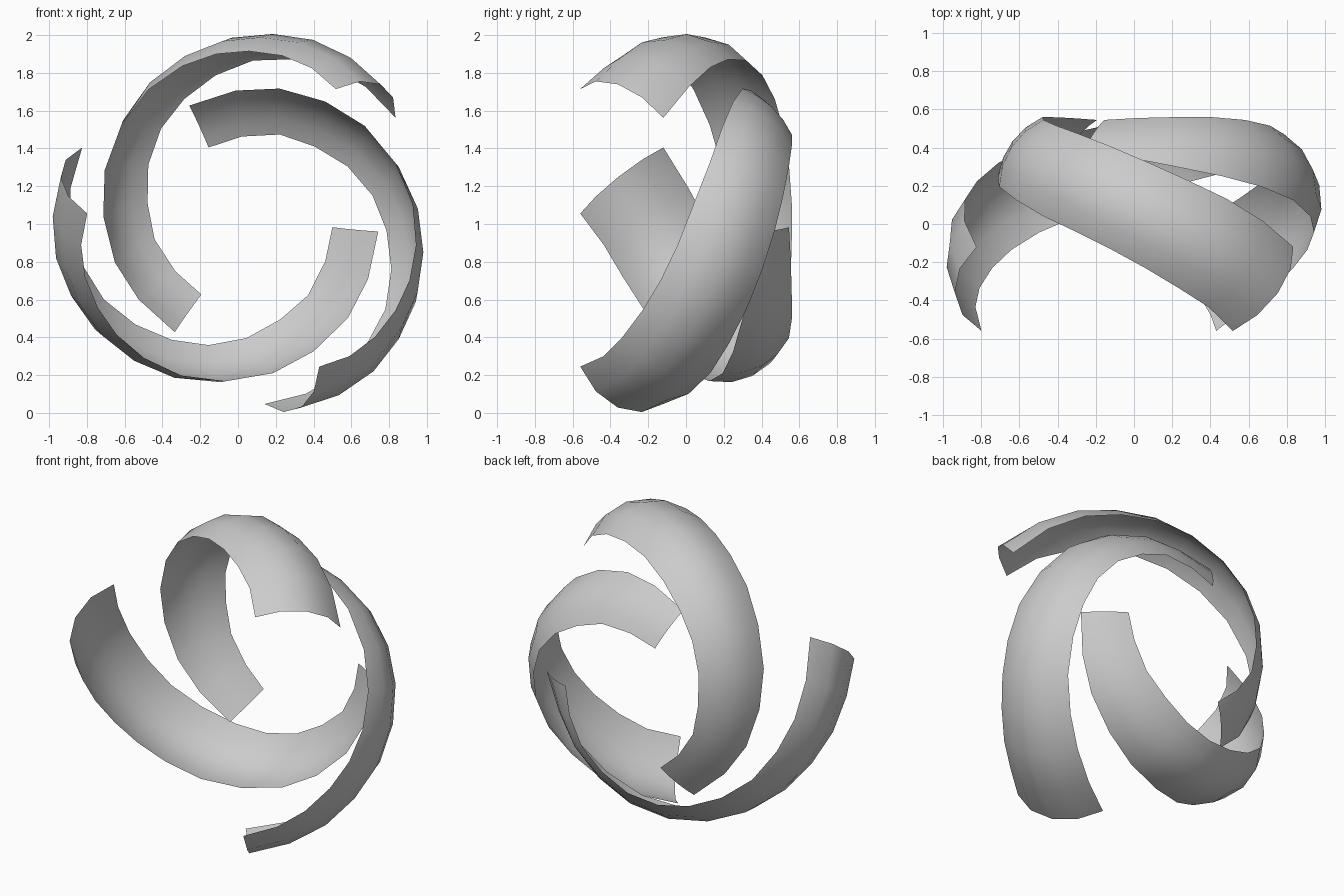
import bpy
import math
from mathutils import Vector

if "Cube" in bpy.data.objects:
    bpy.data.objects.remove(bpy.data.objects["Cube"])

# Ribbon edges, inner tip to outer tip: (angle in degrees, radius, y)
FRONT_EDGE = [(116.3, .694, .395), (95.1, .704, .345), (76.6, .732, .30), (57.3, .764, .25),
              (39.7, .806, .195), (22, .845, .125), (6.5, .88, .04), (-7.5, .90, -.045),
              (-19.5, .91, -.135), (-30.5, .91, -.23), (-41.7, .905, -.335),
              (-52.5, .888, -.435), (-63.4, .85, -.56)]
BACK_EDGE = [(117.2, .45, .545), (93.9, .459, .555), (70, .499, .56), (48.8, .539, .56),
             (29.5, .609, .545), (12.4, .678, .515), (-3, .737, .47), (-17.8, .80, .405),
             (-32, .861, .32), (-45.5, .90, .225), (-58, .935, .13),
             (-71, .955, .015), (-84.6, .962, -.12)]
# Arc height relative to ribbon width at each station
BULGE = [.05, .075, .10, .125, .15, .17, .185, .20, .212, .22, .224, .227, .23]
CENTRE = Vector((.05, 0, 1.005))
SEGS = 4          # faces across the ribbon


def point(p, turn):
    a = math.radians(p[0] + turn)
    return CENTRE + Vector((p[1] * math.cos(a), p[2], p[1] * math.sin(a)))


def ribbon(name, turn):
    front = [point(p, turn) for p in FRONT_EDGE]
    back = [point(p, turn) for p in BACK_EDGE]
    mids = [(f + b) / 2 for f, b in zip(front, back)]
    n = len(mids)
    verts, faces = [], []
    for i in range(n):
        half = 2 * math.atan(2 * BULGE[i])      # half angle of the cross-section arc
        chord = back[i] - front[i]
        tangent = mids[min(i + 1, n - 1)] - mids[max(i - 1, 0)]
        out = tangent.cross(chord).normalized()
        radial = mids[i] - CENTRE
        radial.y = 0
        if out.dot(radial) < 0:
            out.negate()
        rad = chord.length / (2 * math.sin(half))
        for j in range(SEGS + 1):
            t = half * (2 * j / SEGS - 1)
            verts.append(mids[i] + chord.normalized() * rad * math.sin(t)
                         + out * rad * (math.cos(t) - math.cos(half)))
    w = SEGS + 1
    for i in range(n - 1):
        for j in range(SEGS):
            a = i * w + j
            faces.append((a, a + 1, a + w + 1, a + w))
    me = bpy.data.meshes.new(name)
    me.from_pydata(verts, [], faces)
    me.update()
    # Normals face outward
    f = me.polygons[len(faces) // 2]
    if f.normal.dot(f.center - CENTRE) < 0:
        me.flip_normals()
    me.shade_smooth()
    ob = bpy.data.objects.new(name, me)
    bpy.context.collection.objects.link(ob)


# Three identical ribbons spiralling around the y axis
for k, side in enumerate(("right", "upper", "lower")):
    ribbon(side + "_ribbon", 120 * k)
